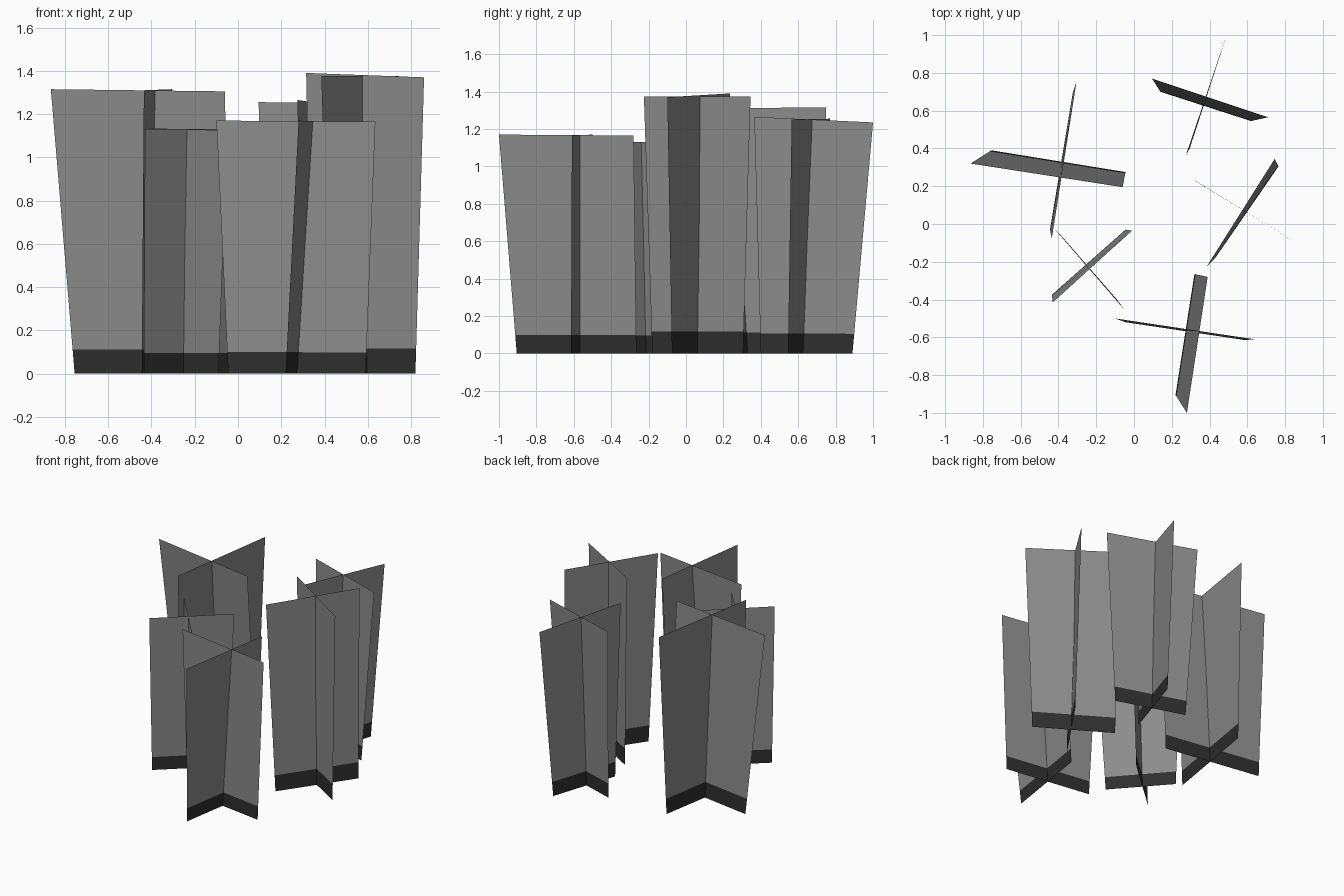
import bpy
import bmesh
from mathutils import Vector

cube = bpy.data.objects.get("Cube")
if cube:
    bpy.data.objects.remove(cube)


def make_material(name, value):
    mat = bpy.data.materials.new(name)
    mat.use_nodes = True
    colour = (value, value, value, 1)
    mat.diffuse_color = colour
    bsdf = mat.node_tree.nodes["Principled BSDF"]
    bsdf.inputs["Base Color"].default_value = colour
    bsdf.inputs["Roughness"].default_value = 0.9
    return mat


GREY = make_material("mid grey", 0.26)
DARK = make_material("charcoal", 0.027)
BAND = 0.085  # share of the height taken by the dark foot


def panel(name, foot, top, heights):
    """Thin flared sheet from a foot edge to a top edge, with a dark foot band."""
    low = [Vector((x, y, 0)) for x, y in foot]
    high = [Vector((x, y, z)) for (x, y), z in zip(top, heights)]
    bm = bmesh.new()
    rows = [[bm.verts.new(a.lerp(b, t)) for a, b in zip(low, high)]
            for t in (0, BAND, 1)]
    for index, (under, over) in enumerate(zip(rows, rows[1:])):
        face = bm.faces.new((under[0], under[1], over[1], over[0]))
        face.material_index = 1 - index
    mesh = bpy.data.meshes.new(name)
    bm.to_mesh(mesh)
    bm.free()
    mesh.materials.append(GREY)
    mesh.materials.append(DARK)
    bpy.context.collection.objects.link(bpy.data.objects.new(name, mesh))


# Each clump is two crossing panels: foot edge, top edge, end heights
clumps = {
    "left_back_clump": [
        [((-.755, .39), (-.045, .275)), ((-.865, .32), (-.06, .195)), (1.315, 1.305)],
        [((-.445, -.03), (-.325, .69)), ((-.435, -.075), (-.305, .75)), (1.31, 1.315)],
    ],
    "left_front_clump": [
        [((-.435, -.375), (-.045, -.03)), ((-.43, -.415), (-.01, -.035)), (1.13, 1.13)],
        [((-.4, -.045), (-.09, -.4)), ((-.43, -.015), (-.05, -.455)), (1.135, 1.125)],
    ],
    "right_front_clump": [
        [((-.045, -.52), (.59, -.615)), ((-.1, -.5), (.635, -.61)), (1.17, 1.165)],
        [((.22, -.905), (.32, -.265)), ((.28, -1), (.39, -.28)), (1.17, 1.165)],
    ],
    "right_back_clump": [
        [((.14, .7), (.62, .545)), ((.095, .77), (.71, .565)), (1.255, 1.25)],
        [((.295, .4), (.455, .89)), ((.275, .365), (.49, 1)), (1.265, 1.235)],
    ],
    "right_side_clump": [
        [((.43, -.18), (.765, .305)), ((.385, -.225), (.745, .345)), (1.375, 1.375)],
        [((.345, .215), (.82, -.075)), ((.315, .235), (.86, -.1)), (1.39, 1.37)],
    ],
}

for clump, panels in clumps.items():
    for side, (foot, top, heights) in zip(("wide", "cross"), panels):
        panel(f"{clump}_{side}_panel", foot, top, heights)
